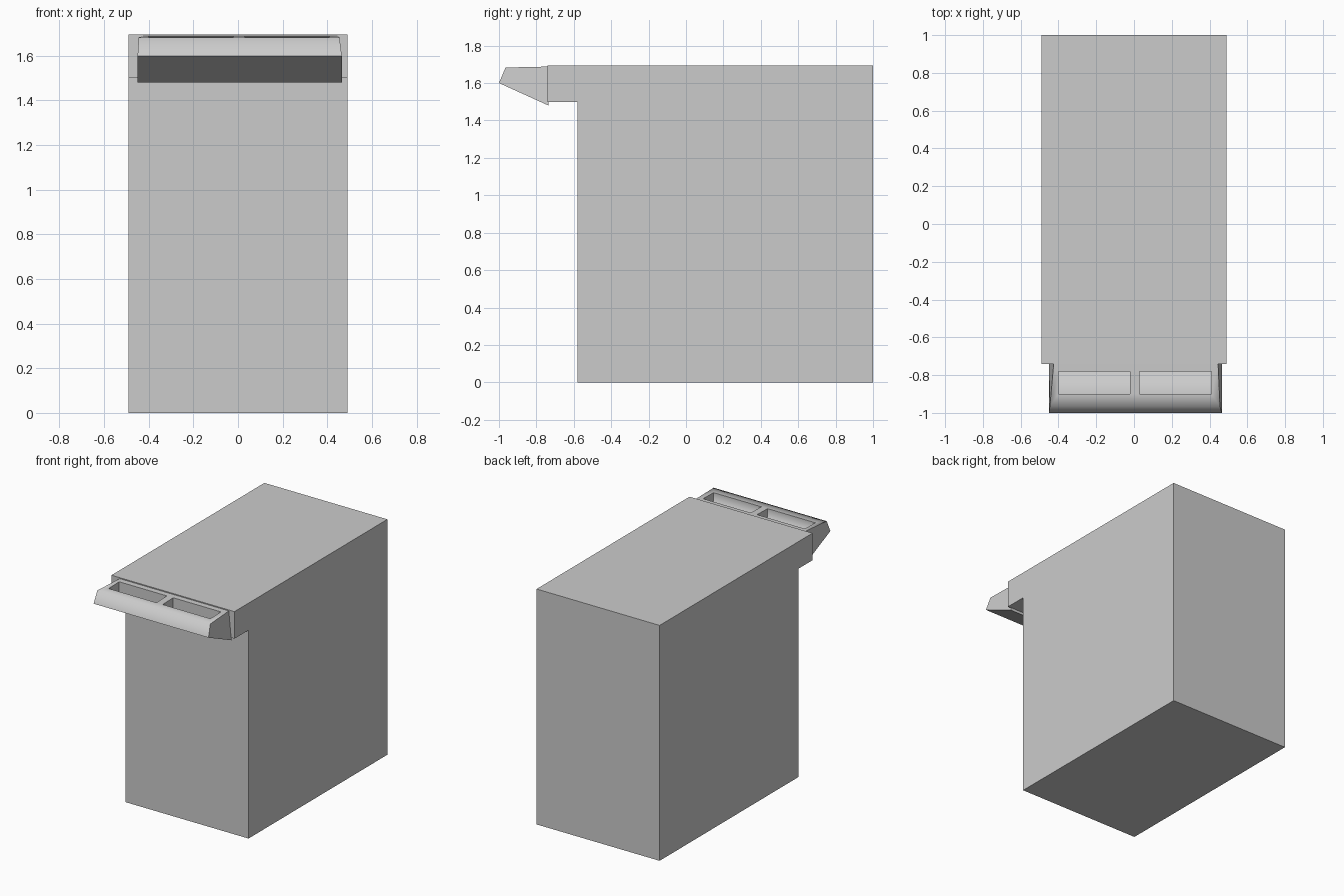
import bpy, bmesh, math

if "Cube" in bpy.data.objects:
    bpy.data.objects.remove(bpy.data.objects["Cube"])


def hull(name, profile, spans):
    """Solid from a (y, z) profile; spans gives the left and right x at each point."""
    bm = bmesh.new()
    left = [bm.verts.new((s[0], y, z)) for (y, z), s in zip(profile, spans)]
    right = [bm.verts.new((s[1], y, z)) for (y, z), s in zip(profile, spans)]
    n = len(profile)
    bm.faces.new(left)
    bm.faces.new(right[::-1])
    for i in range(n):
        j = (i + 1) % n
        bm.faces.new((left[i], right[i], right[j], left[j]))
    bmesh.ops.recalc_face_normals(bm, faces=bm.faces)
    mesh = bpy.data.meshes.new(name)
    bm.to_mesh(mesh)
    bm.free()
    ob = bpy.data.objects.new(name, mesh)
    bpy.context.collection.objects.link(ob)
    return ob


def box(name, x0, x1, y0, y1, z0, z1):
    return hull(name, [(y0, z0), (y1, z0), (y1, z1), (y0, z1)], [(x0, x1)] * 4)


# Main cabinet and the overhanging block at its top front
box("cabinet_body", -0.49, 0.49, -0.58, 1.0, 0, 1.695)
box("front_overhang", -0.49, 0.49, -0.74, -0.44, 1.5, 1.695)

# Wedge-shaped tray on the front, narrowing towards its upper rim
tray = hull("front_tray",
            [(-0.735, 1.48), (-1.0, 1.6), (-0.965, 1.683), (-0.74, 1.688)],
            [(-0.45, 0.465), (-0.45, 0.465), (-0.445, 0.455), (-0.425, 0.445)])

# Two pockets sunk into the tray, with a divider between them
bpy.context.view_layer.objects.active = tray
tray.select_set(True)
for side, x0, x1 in (("left", -0.40, -0.02), ("right", 0.03, 0.41)):
    cutter = hull(side + "_pocket_cutter",
                  [(-0.78, 1.57), (-0.90, 1.605), (-0.90, 1.8), (-0.78, 1.8)],
                  [(x0, x1)] * 4)
    mod = tray.modifiers.new(side + "_pocket", 'BOOLEAN')
    mod.operation = 'DIFFERENCE'
    mod.solver = 'EXACT'
    mod.object = cutter
    bpy.ops.object.modifier_apply(modifier=mod.name)
    bpy.data.objects.remove(cutter)

# Rounded shading across the front lip
bpy.ops.object.shade_smooth_by_angle(angle=math.radians(75))
